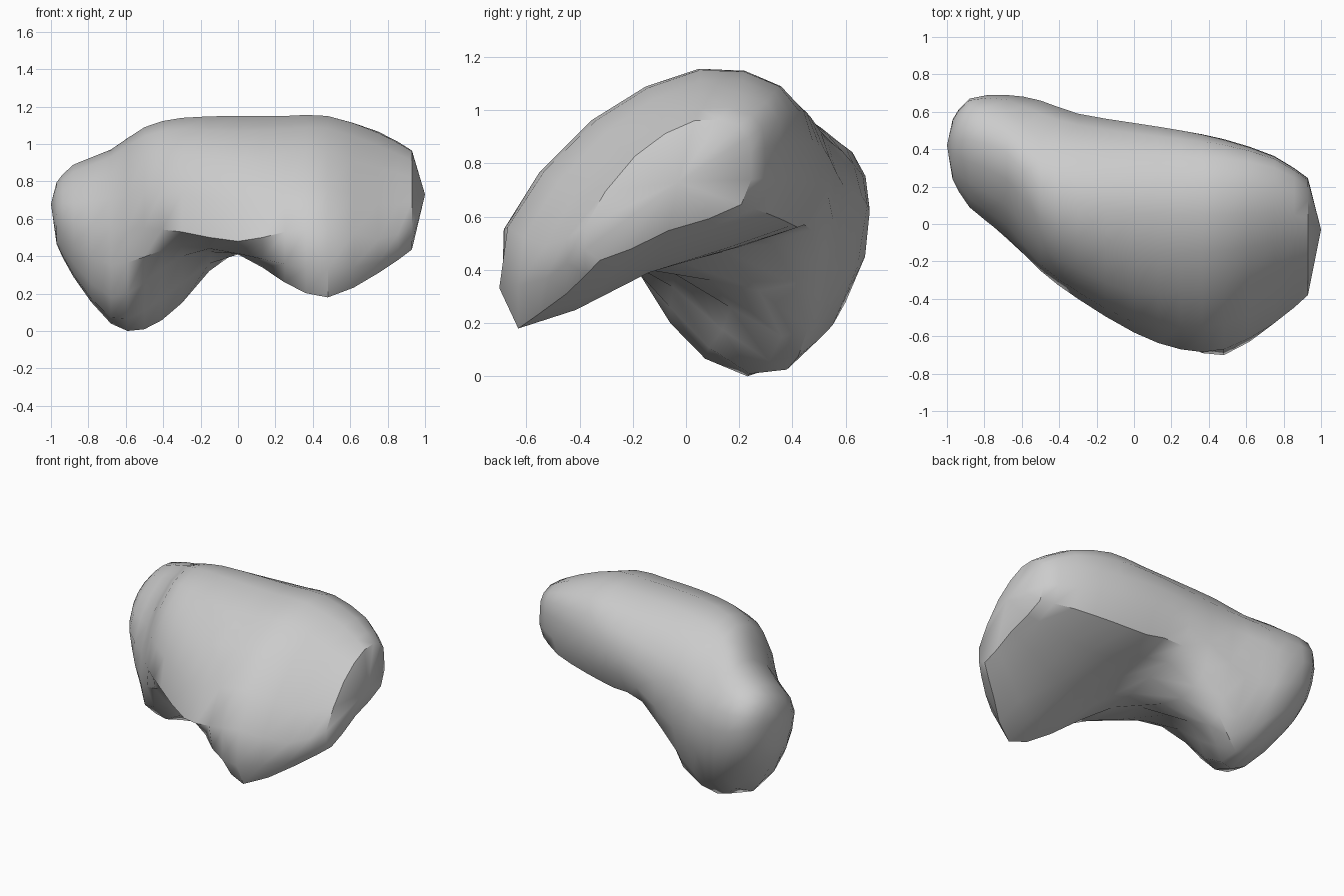
import bpy
import bmesh
import math
from mathutils import Vector

default_cube = bpy.data.objects.get("Cube")
if default_cube:
    bpy.data.objects.remove(default_cube, do_unlink=True)

# Cross-sections (y, z) of the bent body, each starting at the top and running
# over the back, the underside and the front
SECTIONS = {
    -.88: [(.45, .89), (.62, .83), (.67, .66), (.58, .42),
           (.37, .29), (.18, .36), (.09, .58), (.22, .78)],
    -.68: [(.38, .97), (.6, .86), (.69, .62), (.6, .28),
           (.25, .04), (-.03, .18), (-.07, .55), (.1, .84)],
    -.5: [(.18, 1.09), (.46, .96), (.66, .68), (.5, .14),
          (.24, .01), (-.06, .26), (-.25, .55), (-.12, .93)],
    -.3: [(.1, 1.14), (.42, 1.02), (.59, .72), (.51, .29),
          (.36, .15), (-.05, .4), (-.4, .53), (-.24, .95)],
    0: [(.06, 1.15), (.38, 1.06), (.54, .82), (.47, .55),
        (.15, .47), (-.2, .41), (-.58, .48), (-.37, .92)],
    .25: [(.05, 1.15), (.36, 1.08), (.5, .87), (.42, .56),
          (-.06, .43), (-.5, .26), (-.67, .53), (-.36, .95)],
    .48: [(.05, 1.15), (.35, 1.09), (.45, .88), (.38, .58),
          (-.14, .39), (-.63, .18), (-.67, .56), (-.34, .96)],
    .75: [(.06, 1.06), (.3, 1.03), (.36, .88), (.31, .61),
          (-.08, .47), (-.45, .31), (-.53, .49), (-.26, .87)],
}
RIGHT_TIP = Vector((-1, .42, .68))
LEFT_TIP = Vector((1, -.03, .73))


def midpoint(a, b, c, d):
    """Smooth curve point halfway between b and c."""
    return (9 * (b + c) - a - d) / 16


def refine_ring(ring):
    """Double the points of a closed ring along a smooth curve."""
    count = len(ring)
    result = []
    for i in range(count):
        neighbours = [ring[(i + k) % count] for k in (-1, 0, 1, 2)]
        result += [ring[i], midpoint(*neighbours)]
    return result


def refine_stations(rings):
    """Insert a smooth in-between ring after every ring but the last."""
    last = len(rings) - 1
    result = []
    for i in range(last):
        four = [rings[min(max(i + k, 0), last)] for k in (-1, 0, 1, 2)]
        result += [rings[i], [midpoint(*points) for points in zip(*four)]]
    return result + [rings[last]]


def end_ring(ring, tip, size, x):
    """Shrink an outer ring towards the tip to round off an end."""
    shrunk = [tip.lerp(point, size) for point in ring]
    return [Vector((x, p.y, p.z)) for p in shrunk]


# Rings along the body, with rounded ends
rings = [[Vector((x, y, z)) for y, z in points] for x, points in SECTIONS.items()]
rings.insert(0, end_ring(rings[0], RIGHT_TIP, .55, -.97))
rings.append(end_ring(rings[-1], LEFT_TIP, .7, .93))
rings = refine_stations([refine_ring(ring) for ring in rings])

# Skin the rings and close both ends with fans
bm = bmesh.new()
loops = [[bm.verts.new(point) for point in ring] for ring in rings]
count = len(loops[0])
for first, second in zip(loops, loops[1:]):
    for i in range(count):
        j = (i + 1) % count
        bm.faces.new((first[i], first[j], second[j], second[i]))
for loop, tip in ((loops[0], RIGHT_TIP), (loops[-1], LEFT_TIP)):
    centre = bm.verts.new(tip)
    for i in range(count):
        bm.faces.new((loop[i], loop[(i + 1) % count], centre))
bmesh.ops.recalc_face_normals(bm, faces=bm.faces)

mesh = bpy.data.meshes.new("bent_body")
bm.to_mesh(mesh)
bm.free()
body = bpy.data.objects.new("bent_body", mesh)
bpy.context.collection.objects.link(body)

# Plain grey material
grey = bpy.data.materials.new("light_grey")
grey.use_nodes = True
colour = (.6, .6, .6, 1)
grey.diffuse_color = colour
grey.node_tree.nodes["Principled BSDF"].inputs["Base Color"].default_value = colour
mesh.materials.append(grey)

# Smooth skin with the strongest ridges kept sharp
bpy.ops.object.select_all(action="DESELECT")
body.select_set(True)
bpy.context.view_layer.objects.active = body
bpy.ops.object.shade_smooth_by_angle(angle=math.radians(40))
